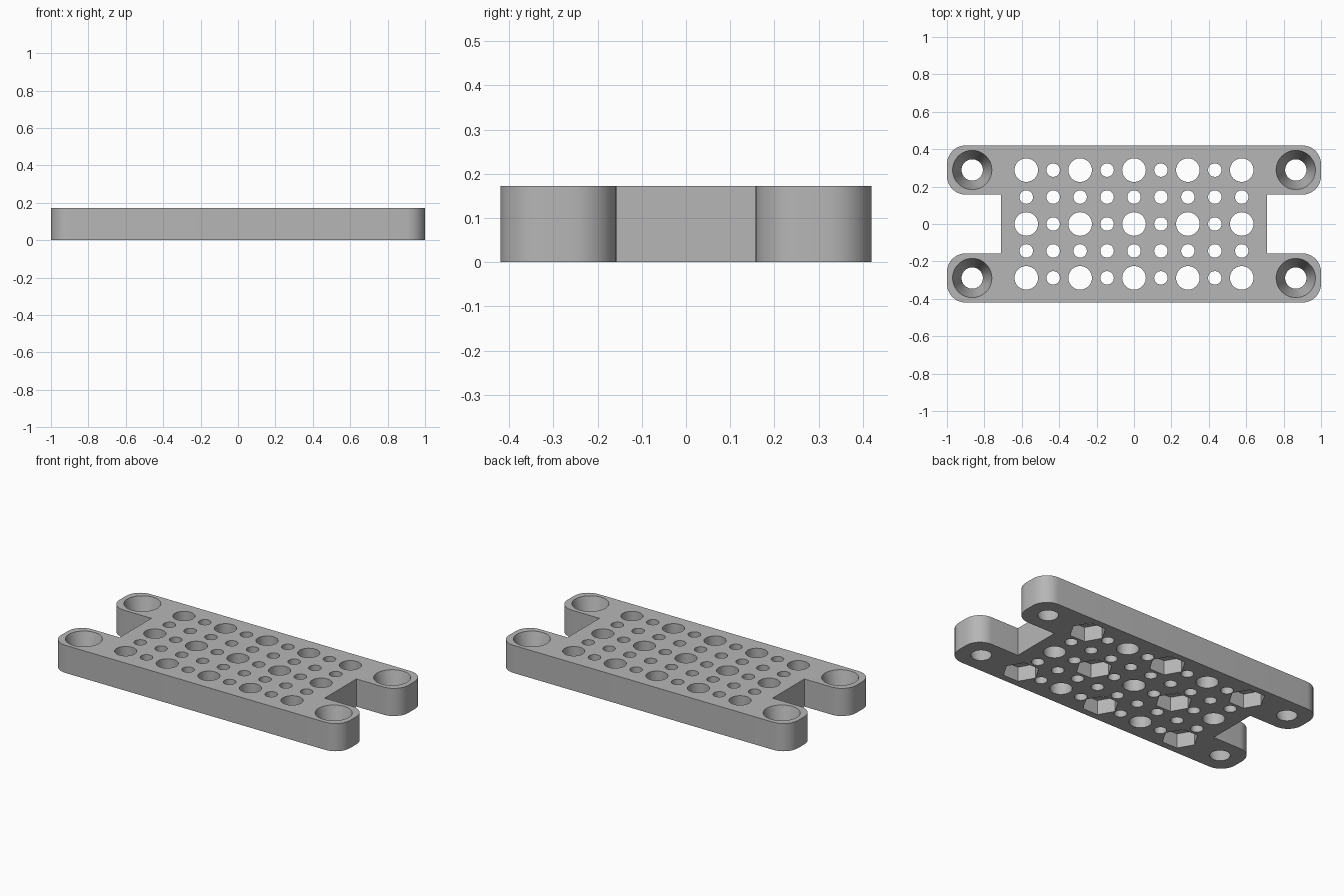
import bpy, bmesh, math

cube = bpy.data.objects.get("Cube")
if cube:
    bpy.data.objects.remove(cube)

THICK, PITCH = 0.173, 0.144
ARM_X, ARM_Y = 0.865, 0.289

grey = bpy.data.materials.new("plain grey")
grey.use_nodes = True
colour = (0.47, 0.47, 0.47, 1)
grey.diffuse_color = colour
grey.node_tree.nodes["Principled BSDF"].inputs["Base Color"].default_value = colour


def make_object(name, bm):
    bmesh.ops.recalc_face_normals(bm, faces=bm.faces)
    mesh = bpy.data.meshes.new(name)
    bm.to_mesh(mesh)
    bm.free()
    obj = bpy.data.objects.new(name, mesh)
    bpy.context.collection.objects.link(obj)
    mesh.materials.append(grey)
    return obj


def add_cutter(bm, x, y, z0, z1, r0, r1, sides):
    """Closed prism or cone between two heights."""
    rings = []
    for z, r in ((z0, r0), (z1, r1)):
        rings.append([bm.verts.new((x + r * math.cos(math.tau * i / sides),
                                    y + r * math.sin(math.tau * i / sides), z))
                      for i in range(sides)])
    low, high = rings
    bm.faces.new(low)
    bm.faces.new(high)
    for i in range(sides):
        j = (i + 1) % sides
        bm.faces.new((low[i], low[j], high[j], high[i]))


def cut(target, name, bm):
    cutter = make_object(name, bm)
    cutter.hide_render = True
    cutter.hide_viewport = True
    mod = target.modifiers.new(name, "BOOLEAN")
    mod.operation = "DIFFERENCE"
    mod.solver = "EXACT"
    mod.object = cutter
    return cutter


# Plate outline: one quarter, mirrored to all four
def arc(cx, cy, r, start, end, steps=10):
    return [(cx + r * math.cos(math.radians(start + (end - start) * i / steps)),
             cy + r * math.sin(math.radians(start + (end - start) * i / steps)))
            for i in range(steps + 1)]


R, NOTCH_X, NOTCH_Y, HALF_Y = 0.1, 0.71, 0.157, 0.42
quarter = [(NOTCH_X, NOTCH_Y)] + arc(1 - R, NOTCH_Y + R, R, -90, 0) \
    + arc(1 - R, HALF_Y - R, R, 0, 90)
right_half = [(x, -y) for x, y in reversed(quarter)] + quarter
outline = right_half + [(-x, -y) for x, y in right_half]

bm = bmesh.new()
base = bm.faces.new([bm.verts.new((x, y, 0)) for x, y in outline])
result = bmesh.ops.extrude_face_region(bm, geom=[base])
bmesh.ops.translate(bm, vec=(0, 0, THICK),
                    verts=[v for v in result["geom"] if isinstance(v, bmesh.types.BMVert)])
plate = make_object("mounting_plate", bm)

# Grid of large and small holes, with nut pockets under alternate large holes
holes, pockets, sinks = bmesh.new(), bmesh.new(), bmesh.new()
for i in range(-4, 5):
    for j in range(-2, 3):
        x, y = i * PITCH, j * PITCH
        large = i % 2 == 0 and j % 2 == 0
        r = 0.063 if large else 0.036
        add_cutter(holes, x, y, -0.1, THICK + 0.1, r, r, 40 if large else 28)
        if large and (i + j) % 4 == 2:
            add_cutter(pockets, x, y, -0.1, 0.09, 0.104, 0.104, 6)

# Tapered screw holes in the four arms
slope = (0.105 - 0.057) / THICK
for x in (-ARM_X, ARM_X):
    for y in (-ARM_Y, ARM_Y):
        add_cutter(sinks, x, y, -0.02, THICK + 0.02,
                   0.057 - 0.02 * slope, 0.105 + 0.02 * slope, 48)

cutters = [cut(plate, "hole_cutter", holes),
           cut(plate, "nut_pocket_cutter", pockets),
           cut(plate, "screw_hole_cutter", sinks)]

# Bake the cuts and shade the round walls smoothly
bpy.context.view_layer.update()
graph = bpy.context.evaluated_depsgraph_get()
baked = bpy.data.meshes.new_from_object(plate.evaluated_get(graph))
plate.modifiers.clear()
plate.data = baked
for cutter in cutters:
    bpy.data.objects.remove(cutter)
for obj in bpy.context.selected_objects:
    obj.select_set(False)
plate.select_set(True)
bpy.context.view_layer.objects.active = plate
bpy.ops.object.shade_smooth_by_angle(angle=math.radians(30))
